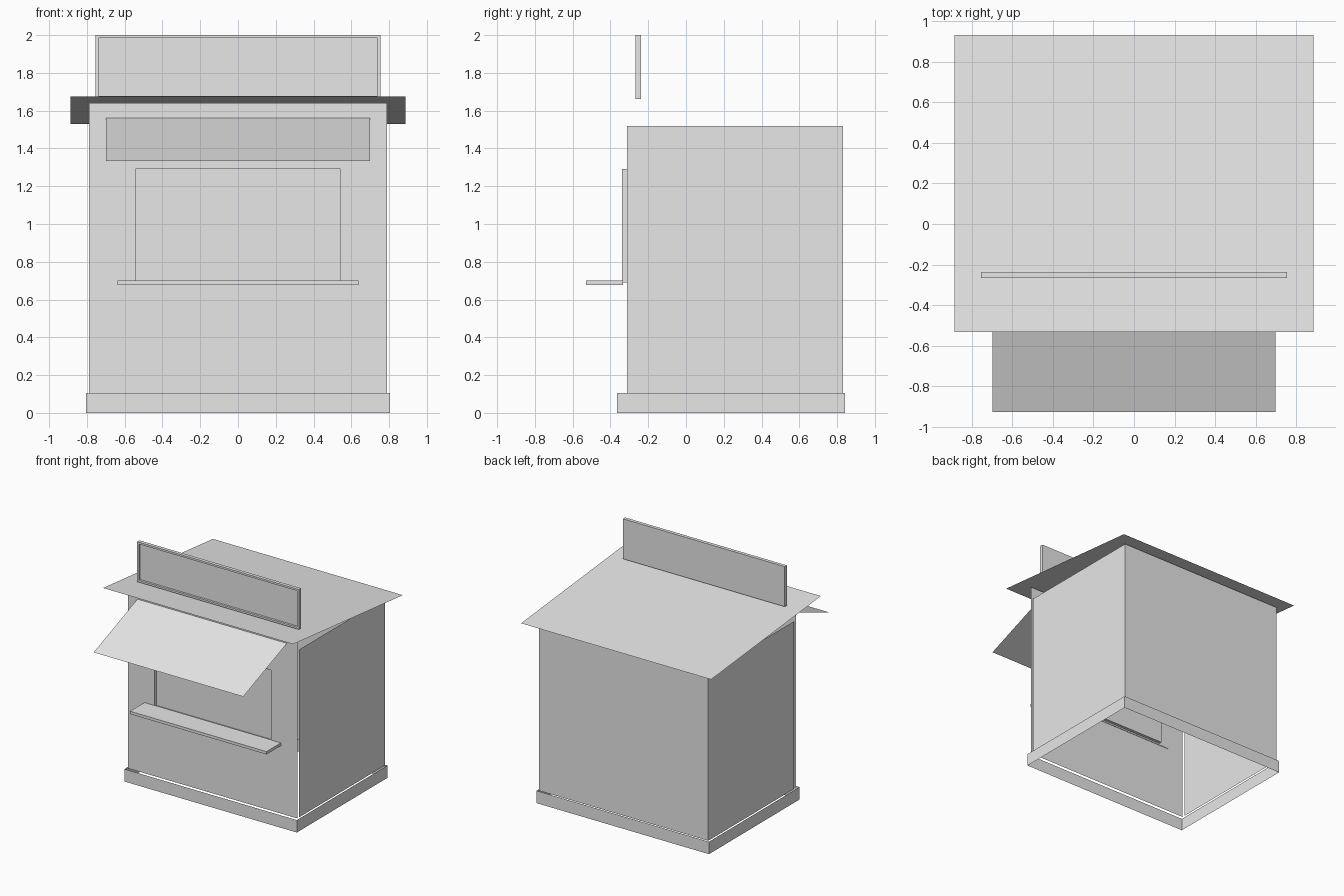
import bpy, bmesh
from mathutils import Vector

old = bpy.data.objects.get("Cube")
if old:
    bpy.data.objects.remove(old, do_unlink=True)

grey = bpy.data.materials.new("light_grey")
grey.use_nodes = True
grey.diffuse_color = (0.8, 0.8, 0.8, 1)
grey.node_tree.nodes["Principled BSDF"].inputs["Base Color"].default_value = (0.8, 0.8, 0.8, 1)


def finish(name, bm):
    mesh = bpy.data.meshes.new(name)
    bm.to_mesh(mesh)
    bm.free()
    mesh.materials.append(grey)
    obj = bpy.data.objects.new(name, mesh)
    bpy.context.collection.objects.link(obj)
    return obj


def quad(bm, corners):
    return bm.faces.new([bm.verts.new(c) for c in corners])


def sheet(name, half, front, back):
    """Thin sloped sheet between a front and a back (y, z) edge."""
    bm = bmesh.new()
    quad(bm, [(-half, *front), (half, *front), (half, *back), (-half, *back)])
    return finish(name, bm)


def upright_strip(name, path, z0, z1):
    """Vertical sheet following a plan path of (x, y) points."""
    bm = bmesh.new()
    for a, b in zip(path, path[1:]):
        quad(bm, [(*a, z0), (*b, z0), (*b, z1), (*a, z1)])
    bmesh.ops.remove_doubles(bm, verts=bm.verts, dist=0.0001)
    return finish(name, bm)


def box(bm, half, y0, y1, z0, z1):
    verts = bmesh.ops.create_cube(bm, size=1)["verts"]
    for v in verts:
        v.co = Vector((v.co.x * 2 * half,
                       y0 + (v.co.y + 0.5) * (y1 - y0),
                       z0 + (v.co.z + 0.5) * (z1 - z0)))


def recess(bm, half, y, z0, z1, outer_half, outer_z0, outer_z1, depth):
    """Front-facing frame around a sunken panel."""
    def ring(h, yy, a, b):
        return [bm.verts.new(c) for c in ((-h, yy, a), (h, yy, a), (h, yy, b), (-h, yy, b))]
    outer = ring(outer_half, y, outer_z0, outer_z1)
    inner = ring(half, y, z0, z1)
    deep = ring(half, y + depth, z0, z1)
    for i in range(4):
        j = (i + 1) % 4
        bm.faces.new((outer[i], outer[j], inner[j], inner[i]))
        bm.faces.new((inner[i], inner[j], deep[j], deep[i]))
    bm.faces.new(deep)


# Open skirt around the foot of the stand
W, F, B = 0.805, -0.365, 0.843
upright_strip("base_skirt", [(-W, F), (W, F), (W, B), (-W, B), (-W, F)], 0, 0.105)

# Side and back walls
S, F, B = 0.79, -0.312, 0.832
upright_strip("side_and_back_walls", [(S, F), (S, B), (-S, B), (-S, F)], 0.105, 1.52)

# Front wall with sunken serving window
bm = bmesh.new()
recess(bm, 0.543, -0.338, 0.69, 1.29, S, 0.105, 1.64, 0.03)
finish("front_wall", bm)

# Counter shelf
bm = bmesh.new()
box(bm, 0.637, -0.53, -0.334, 0.677, 0.701)
finish("counter", bm)

# Sloped roof and awning
sheet("roof", 0.887, (-0.532, 1.675), (0.932, 1.53))
sheet("awning", 0.698, (-0.927, 1.333), (-0.345, 1.56))

# Sign board with a sunken front panel
bm = bmesh.new()
box(bm, 0.755, -0.267, -0.238, 1.662, 2.0)
bm.normal_update()
bmesh.ops.delete(bm, geom=[f for f in bm.faces if f.normal.y < -0.5], context="FACES_ONLY")
recess(bm, 0.739, -0.267, 1.678, 1.984, 0.755, 1.662, 2.0, 0.018)
bmesh.ops.remove_doubles(bm, verts=bm.verts, dist=0.0001)
finish("sign_board", bm)
